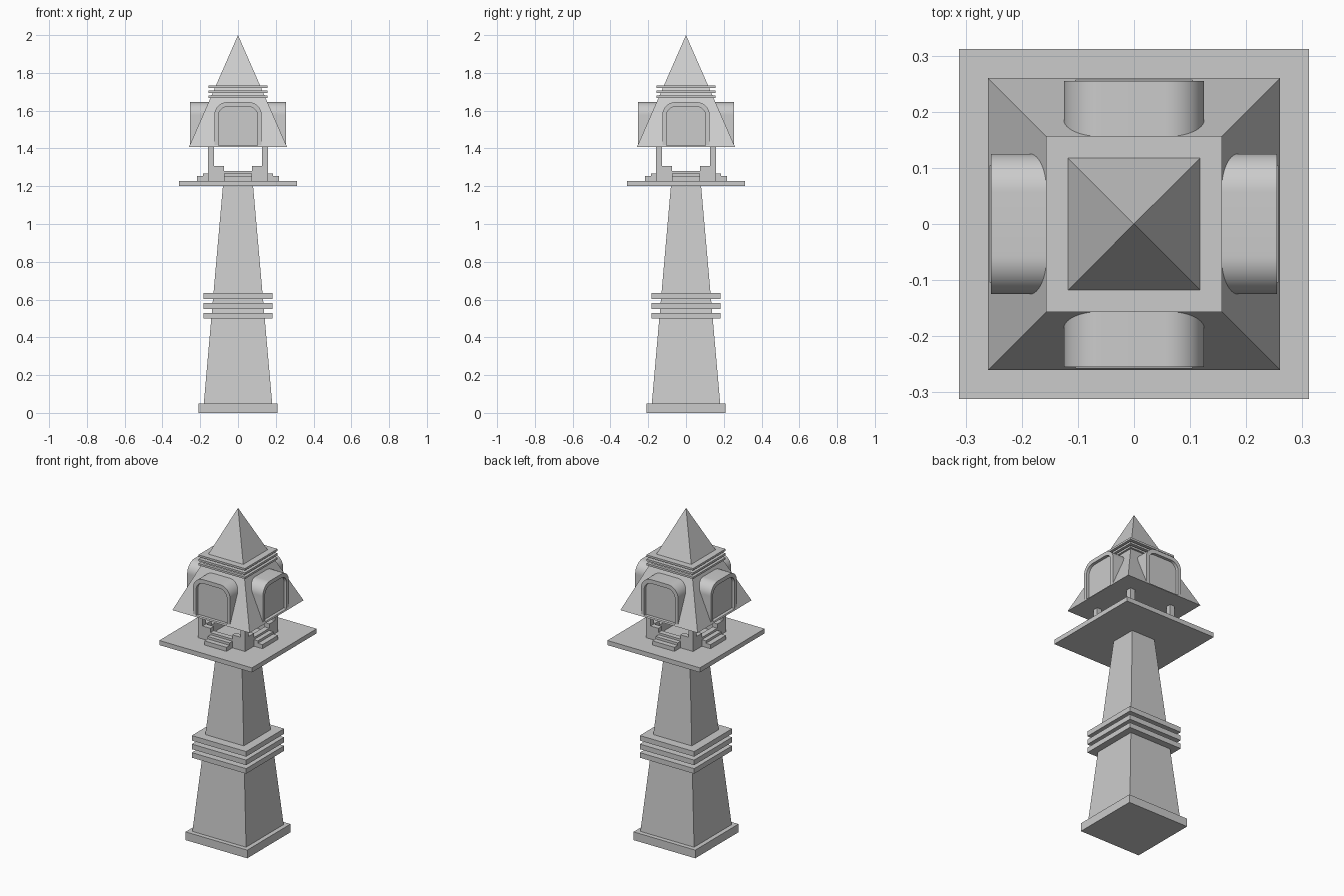
import bpy, bmesh, math
from mathutils import Matrix

if "Cube" in bpy.data.objects:
    bpy.data.objects.remove(bpy.data.objects["Cube"])


def finish(name, bm):
    bmesh.ops.recalc_face_normals(bm, faces=bm.faces[:])
    me = bpy.data.meshes.new(name)
    bm.to_mesh(me)
    bm.free()
    ob = bpy.data.objects.new(name, me)
    bpy.context.collection.objects.link(ob)
    return ob


def taper(name, r0, r1, z0, z1):
    """Square block or pyramid with half widths r0 (bottom) and r1 (top)."""
    bm = bmesh.new()
    low = [bm.verts.new((x * r0, y * r0, z0)) for x, y in ((-1, -1), (1, -1), (1, 1), (-1, 1))]
    bm.faces.new(low)
    if r1 == 0:
        tip = bm.verts.new((0, 0, z1))
        for i in range(4):
            bm.faces.new((low[i], low[(i + 1) % 4], tip))
    else:
        top = [bm.verts.new((x * r1, y * r1, z1)) for x, y in ((-1, -1), (1, -1), (1, 1), (-1, 1))]
        bm.faces.new(top)
        for i in range(4):
            j = (i + 1) % 4
            bm.faces.new((low[i], low[j], top[j], top[i]))
    return finish(name, bm)


def box(name, x0, x1, y0, y1, z0, z1, turn=0):
    bm = bmesh.new()
    bmesh.ops.create_cube(bm, size=1)
    for v in bm.verts:
        v.co = ((x0, x1)[v.co.x > 0], (y0, y1)[v.co.y > 0], (z0, z1)[v.co.z > 0])
    bm.transform(Matrix.Rotation(turn, 4, 'Z'))
    return finish(name, bm)


def arch(name, w, z0, z1, r, y0, y1, turn):
    """Round-cornered arch profile extruded along y."""
    pts = [(-w, z0), (w, z0)]
    for cx, start in ((w - r, 0), (-w + r, 90)):
        for i in range(13):
            a = math.radians(start + 7.5 * i)
            pts.append((cx + r * math.cos(a), z1 - r + r * math.sin(a)))
    bm = bmesh.new()
    face = bm.faces.new([bm.verts.new((x, y0, z)) for x, z in pts])
    ext = bmesh.ops.extrude_face_region(bm, geom=[face], use_keep_orig=True)
    for v in ext['geom']:
        if isinstance(v, bmesh.types.BMVert):
            v.co.y = y1
    bm.transform(Matrix.Rotation(turn, 4, 'Z'))
    return finish(name, bm)


def select(ob):
    bpy.ops.object.select_all(action='DESELECT')
    ob.select_set(True)
    bpy.context.view_layer.objects.active = ob


def cut(ob, cutter):
    select(ob)
    m = ob.modifiers.new("recess", 'BOOLEAN')
    m.operation = 'DIFFERENCE'
    m.solver = 'EXACT'
    m.object = cutter
    bpy.ops.object.modifier_apply(modifier=m.name)


# Plinth, tapered shaft, bands and platform
taper("plinth", 0.208, 0.208, 0, 0.05)
taper("shaft", 0.181, 0.08, 0.05, 1.2)
for i, z in enumerate((0.499, 0.551, 0.603)):
    taper(f"shaft_band_{i}", 0.183, 0.183, z, z + 0.031)
taper("platform", 0.312, 0.312, 1.2, 1.228)

# Roof pyramid with thin collars
roof = taper("roof", 0.26, 0, 1.407, 2.0)
for i, z in enumerate((1.668, 1.694, 1.72)):
    taper(f"roof_collar_{i}", 0.157, 0.157, z, z + 0.012)

# Four identical sides: posts, parapets, steps and dormers
for k in range(4):
    t = k * math.pi / 2
    box(f"corner_post_{k}", -0.159, -0.127, -0.159, -0.127, 1.228, 1.407, t)
    for s, (a, b) in enumerate(((-0.127, -0.074), (0.074, 0.127))):
        box(f"parapet_{k}_{s}", a, b, -0.159, -0.127, 1.228, 1.307, t)
    for s, (y, z) in enumerate(((-0.217, 1.253), (-0.186, 1.268), (-0.159, 1.281))):
        box(f"step_{k}_{s}", -0.074, 0.074, y, (-0.186, -0.159, -0.127)[s], 1.228, z, t)
    dormer = arch(f"dormer_{k}", 0.125, 1.409, 1.645, 0.068, -0.255, -0.13, t)
    cutter = arch(f"dormer_cutter_{k}", 0.104, 1.415, 1.621, 0.05, -0.3, -0.237, t)
    cut(dormer, cutter)
    cut(roof, cutter)
    bpy.data.objects.remove(cutter)
    select(dormer)
    bpy.ops.object.shade_smooth_by_angle(angle=math.radians(30))
